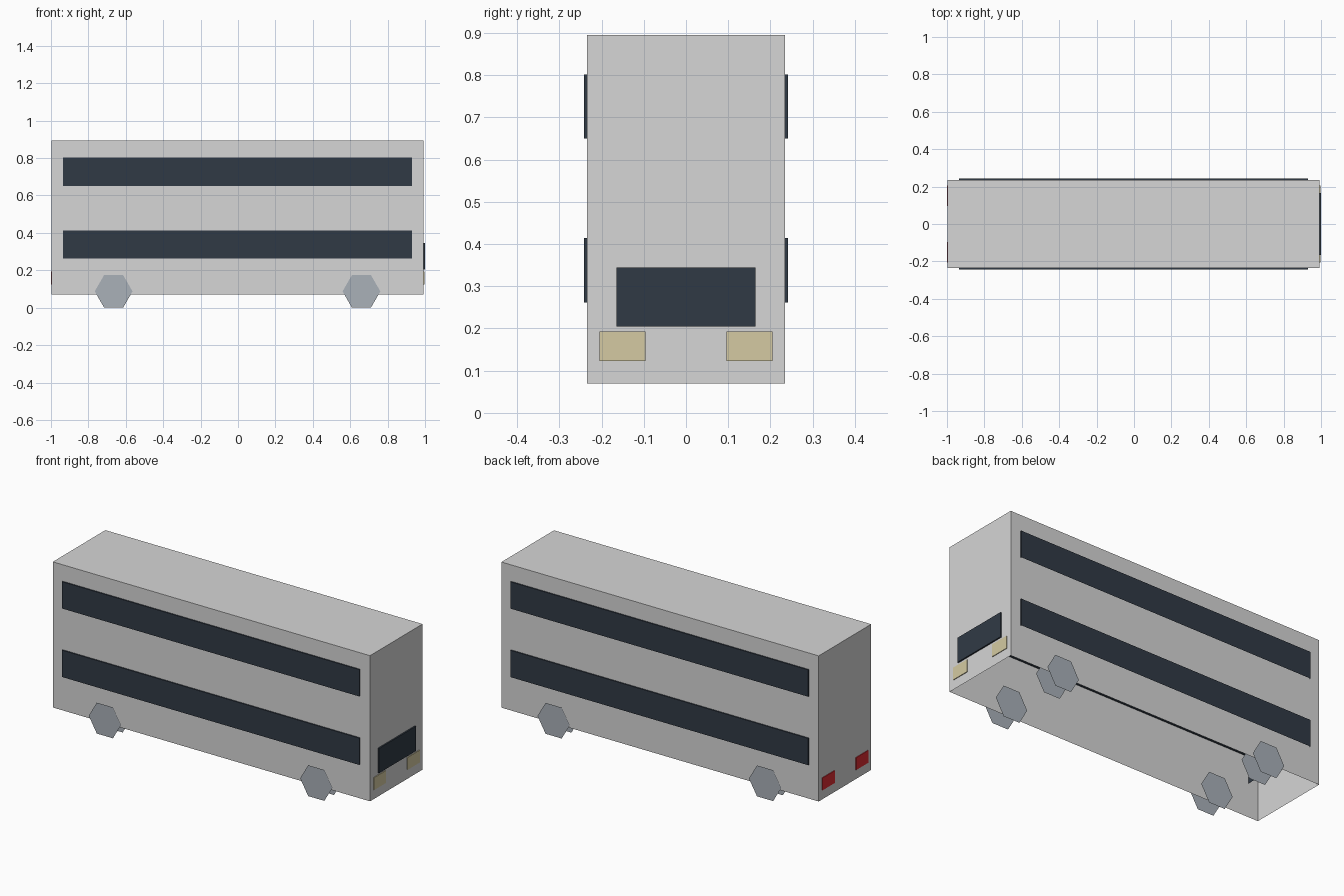
import bpy
import bmesh
import math
from mathutils import Matrix, Vector

cube = bpy.data.objects.get("Cube")
if cube:
    bpy.data.objects.remove(cube, do_unlink=True)


def material(name, rgb):
    mat = bpy.data.materials.new(name)
    mat.use_nodes = True
    mat.diffuse_color = (*rgb, 1)
    mat.node_tree.nodes["Principled BSDF"].inputs["Base Color"].default_value = (*rgb, 1)
    return mat


PAINT = material("pale grey paint", (0.67, 0.67, 0.67))
GLASS = material("dark blue glass", (0.03, 0.042, 0.06))
METAL = material("wheel grey", (0.40, 0.44, 0.485))
CREAM = material("headlight cream", (0.66, 0.59, 0.36))
RED = material("tail light red", (0.72, 0.025, 0.032))


def finish(name, bm, mat):
    mesh = bpy.data.meshes.new(name)
    bm.to_mesh(mesh)
    bm.free()
    mesh.materials.append(mat)
    obj = bpy.data.objects.new(name, mesh)
    bpy.context.collection.objects.link(obj)
    return obj


def box(name, xs, ys, zs, mat, open_bottom=False):
    low, high = Vector((xs[0], ys[0], zs[0])), Vector((xs[1], ys[1], zs[1]))
    bm = bmesh.new()
    bmesh.ops.create_cube(bm, size=1)
    if open_bottom:
        under = [f for f in bm.faces if f.normal.z < -0.5]
        bmesh.ops.delete(bm, geom=under, context="FACES")
    bmesh.ops.scale(bm, vec=high - low, verts=bm.verts)
    bmesh.ops.translate(bm, vec=(low + high) / 2, verts=bm.verts)
    return finish(name, bm, mat)


def wheel(name, x, side):
    # Two flat hexagons, an outer and an inner one, with no tread between
    bm = bmesh.new()
    radius = 0.101
    for y, facing in ((0.242, 1), (0.155, -1)):
        turn = Matrix.Rotation(-side * facing * math.pi / 2, 4, "X")
        place = Matrix.Translation((x, side * y, radius * math.cos(math.pi / 6)))
        spin = Matrix.Rotation(math.pi / 6, 4, "Z")
        disc = bmesh.ops.create_circle(bm, cap_ends=True, segments=6, radius=radius)
        # Put one corner of the hexagon on the x axis
        first = disc["verts"][0].co
        if abs(first.y) > abs(first.x):
            bmesh.ops.transform(bm, matrix=spin, verts=disc["verts"])
        bmesh.ops.transform(bm, matrix=place @ turn, verts=disc["verts"])
    return finish(name, bm, METAL)


# Body shell, open underneath
BACK, FRONT = -0.996, 0.992
box("body", (BACK, FRONT), (-0.235, 0.235), (0.07, 0.895), PAINT, True)

# Window bands run through the body and stand just proud of both sides
for name, zs in (("lower_windows", (0.262, 0.414)), ("upper_windows", (0.65, 0.802))):
    box(name, (-0.935, 0.93), (-0.242, 0.242), zs, GLASS, True)

# Windscreen
box("windscreen", (FRONT, 1.0), (-0.165, 0.165), (0.205, 0.345), GLASS)

# Lights and wheels on both sides
for side, label in ((-1, "right"), (1, "left")):
    ys = sorted((side * 0.096, side * 0.205))
    box(f"{label}_headlight", (FRONT, FRONT + 0.004), ys, (0.123, 0.193), CREAM)
    box(f"{label}_tail_light", (-1.0, BACK), ys, (0.123, 0.193), RED)
    wheel(f"{label}_front_wheel", 0.66, side)
    wheel(f"{label}_rear_wheel", -0.665, side)
